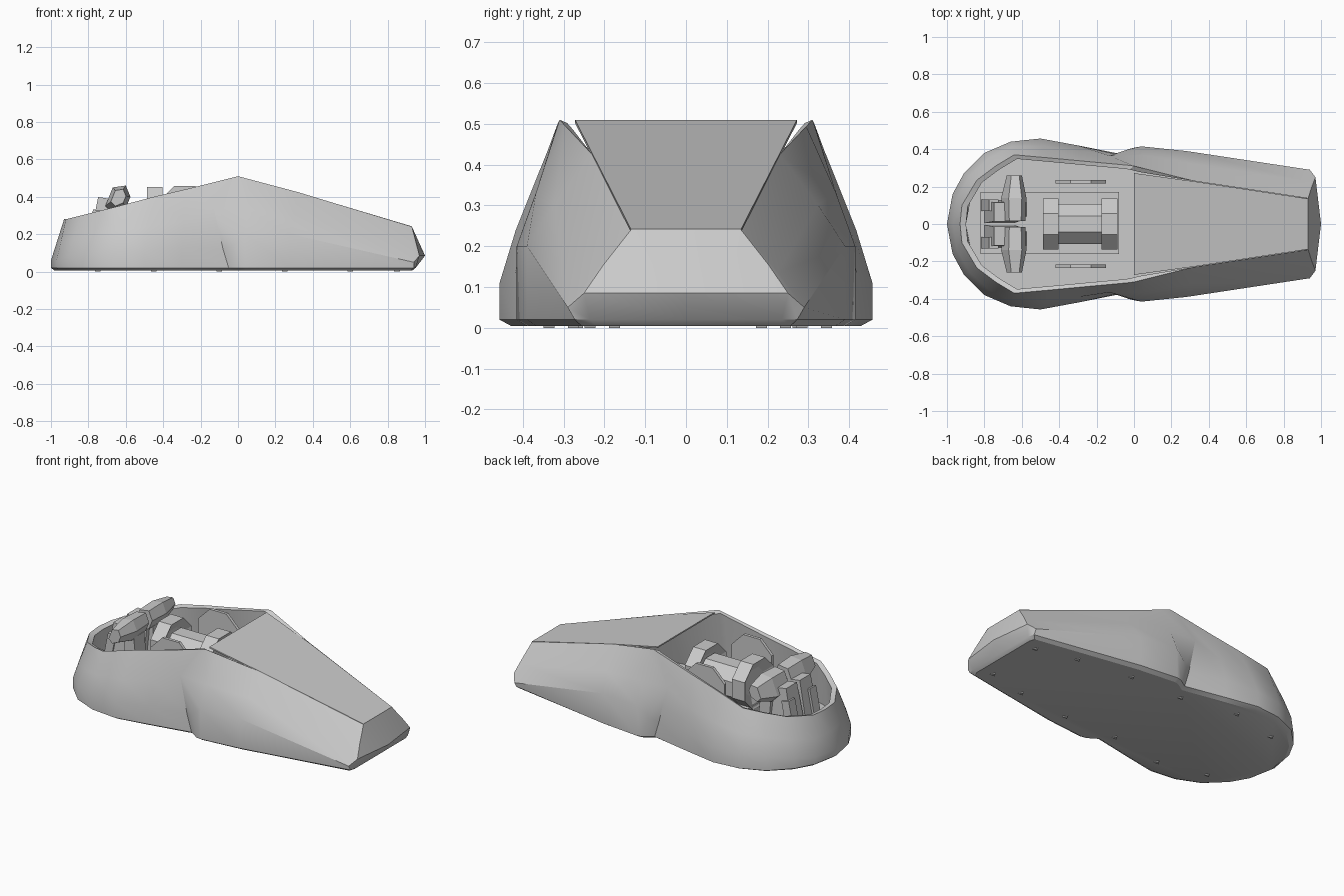
import bpy, bmesh
from math import radians, pi
from mathutils import Vector, Matrix

cube = bpy.data.objects.get("Cube")
if cube:
    bpy.data.objects.remove(cube, do_unlink=True)

grey = bpy.data.materials.new("plain_grey")
grey.use_nodes = True
colour = (0.6, 0.6, 0.6, 1)
grey.diffuse_color = colour
grey.node_tree.nodes["Principled BSDF"].inputs["Base Color"].default_value = colour


def finish(name, bm, smooth=False):
    bmesh.ops.recalc_face_normals(bm, faces=bm.faces)
    mesh = bpy.data.meshes.new(name)
    bm.to_mesh(mesh)
    bm.free()
    mesh.materials.append(grey)
    obj = bpy.data.objects.new(name, mesh)
    bpy.context.collection.objects.link(obj)
    if smooth:
        bpy.ops.object.select_all(action="DESELECT")
        obj.select_set(True)
        bpy.context.view_layer.objects.active = obj
        bpy.ops.object.shade_smooth_by_angle(angle=radians(30))
    return obj


def loft(name, rings, smooth=False):
    """Skin closed rings of equal length and cap both ends."""
    bm = bmesh.new()
    loops = [[bm.verts.new(p) for p in ring] for ring in rings]
    count = len(loops[0])
    for low, high in zip(loops, loops[1:]):
        for i in range(count):
            j = (i + 1) % count
            bm.faces.new((low[i], low[j], high[j], high[i]))
    bm.faces.new(loops[0][::-1])
    bm.faces.new(loops[-1])
    bmesh.ops.remove_doubles(bm, verts=bm.verts, dist=0.001)
    return finish(name, bm, smooth)


def mirrored(half):
    """Close a half outline that starts and ends on the centre plane."""
    return half + [Vector((p.x, -p.y, p.z)) for p in half[-2:0:-1]]


def box(name, centre, size, tilt=0, taper=1):
    bm = bmesh.new()
    bmesh.ops.create_cube(bm, size=1)
    for v in bm.verts:
        if v.co.z > 0:
            v.co.x *= taper
            v.co.y *= taper
    bmesh.ops.scale(bm, vec=size, verts=bm.verts)
    bmesh.ops.rotate(bm, matrix=Matrix.Rotation(tilt, 3, "Y"), verts=bm.verts)
    bmesh.ops.translate(bm, vec=centre, verts=bm.verts)
    return finish(name, bm)


def drum(name, centre, radius, length, sides, axis, turn=0, recess=0):
    """Faceted cylinder; recess hollows both ends to leave a rim."""
    bm = bmesh.new()
    bmesh.ops.create_cone(bm, cap_ends=True, segments=sides, radius1=radius,
                          radius2=radius, depth=length)
    if recess:
        caps = [f for f in bm.faces if abs(f.normal.z) > .9]
        bmesh.ops.inset_individual(bm, faces=caps, thickness=radius * .4, depth=-recess)
    bmesh.ops.rotate(bm, matrix=Matrix.Rotation(turn, 3, "Z"), verts=bm.verts)
    if axis != "Z":
        bmesh.ops.rotate(bm, matrix=Matrix.Rotation(pi / 2, 3, axis), verts=bm.verts)
    bmesh.ops.translate(bm, vec=centre, verts=bm.verts)
    return finish(name, bm)


# Hull stations from tail to nose: widest point, then rim point
stations = [
    ((-1, 0, .06), (-.93, 0, .28)),
    ((-.97, .16, .06), (-.92, .1, .28)),
    ((-.91, .27, .08), (-.84, .235, .3)),
    ((-.8, .38, .1), (-.74, .31, .325)),
    ((-.66, .44, .11), (-.64, .37, .35)),
    ((-.5, .457, .11), (-.45, .353, .4)),
    ((-.3, .42, .13), (-.28, .337, .44)),
    ((-.08, .37, .12), (-.03, .314, .502)),
    ((-.03, .4, .14), (0, .31, .51)),
    ((.04, .415, .2), (.06, .295, .494)),
    ((.28, .39, .2), (.32, .23, .425)),
    ((.94, .29, .05), (.93, .137, .24)),
    ((.97, .25, .085), (.93, .135, .24)),
    ((1, 0, .085), (.93, 0, .24)),
]
belly = [Vector(s[0]) for s in stations]
rim = [Vector(s[1]) for s in stations]
shoulder = [m.lerp(r, .45) + Vector((0, m.y * .015, 0)) for m, r in zip(belly, rim)]
# Both sides of the side notch meet at its tip
for i in (7, 8):
    shoulder[i] = Vector((-.13, .365, .34))

# Near-vertical lower edge, tucked in under the nose, then the flat sole
base = [Vector((min(p.x, .95), p.y * (.94 if p.x > .9 else 1), .02)) for p in belly]
base[7].x, base[8].x = -.05, .01
base[8].y = .41
sole = [Vector((p.x * .98, p.y * .94, .005)) for p in base]

# Thin lip and inner wall of the cockpit
pivot = Vector((-.4, 0, 0))
lip = []
for r in rim:
    p = pivot + (r - pivot) * .94
    lip.append(Vector((p.x, p.y, r.z - .008)) if r.x < .1 else r.copy())
floor = [Vector((p.x * .9, p.y * .84, .11)) for p in belly]

loft("hull", [mirrored(r) for r in (sole, base, belly, shoulder, rim, lip, floor)], True)

# Front deck, sloping to the nose
deck_half = [Vector((0, 0, .51)), Vector((0, .272, .51)), Vector((.32, .228, .424)),
             Vector((.93, .135, .242)), Vector((.93, 0, .242))]
deck = mirrored(deck_half)
loft("front_deck", [[p - Vector((0, 0, .008)) for p in deck], deck])

# Cockpit floor and seat
box("floor_plate", (-.45, .005, .12), (.74, .33, .02))
for side, label in ((1, "left"), (-1, "right")):
    box(f"seat_half_{label}", (-.7, side * .065, .26), (.16, .12, .26), .15, .85)
    box(f"seat_bolster_{label}", (-.77, side * .1, .23), (.05, .06, .2), .2)

    # Slim hexagonal arm reaching outward from the seat
    profile = [(-.71, .35), (-.67, .45), (-.6, .46), (-.575, .4), (-.6, .34), (-.67, .31)]
    rings = []
    for y, scale in ((.015, .9), (.14, 1), (.26, .6)):
        rings.append([Vector((-.635 + (x + .635) * scale, side * y, .41 + (z - .41) * scale))
                      for x, z in profile])
    loft(f"seat_arm_{label}", rings)
    box(f"arm_support_{label}", (-.62, side * .09, .24), (.07, .1, .22), -.1)

    # Thin upright side disc
    drum(f"side_disc_{label}", (-.285, side * .225, .325), .145, .018, 8, "X", pi / 8)

# Two hollow-ended hoops joined by a barrel between the discs
for x, label in ((-.445, "rear"), (-.13, "front")):
    drum(f"{label}_hoop", (x, 0, .315), .148, .085, 8, "Y", pi / 8, .03)
    box(f"{label}_hoop_foot", (x, 0, .16), (.085, .25, .08), 0, .85)
drum("console_barrel", (-.285, 0, .29), .115, .25, 8, "Y", pi / 8)

# Small three-sided feet under the hull
for x, spread in ((-.75, .27), (-.45, .34), (-.1, .28), (.25, .28), (.6, .24), (.85, .18)):
    for side, label in ((1, "left"), (-1, "right")):
        drum(f"foot_{label}", (x, side * spread, .003), .018, .006, 3, "Z")
